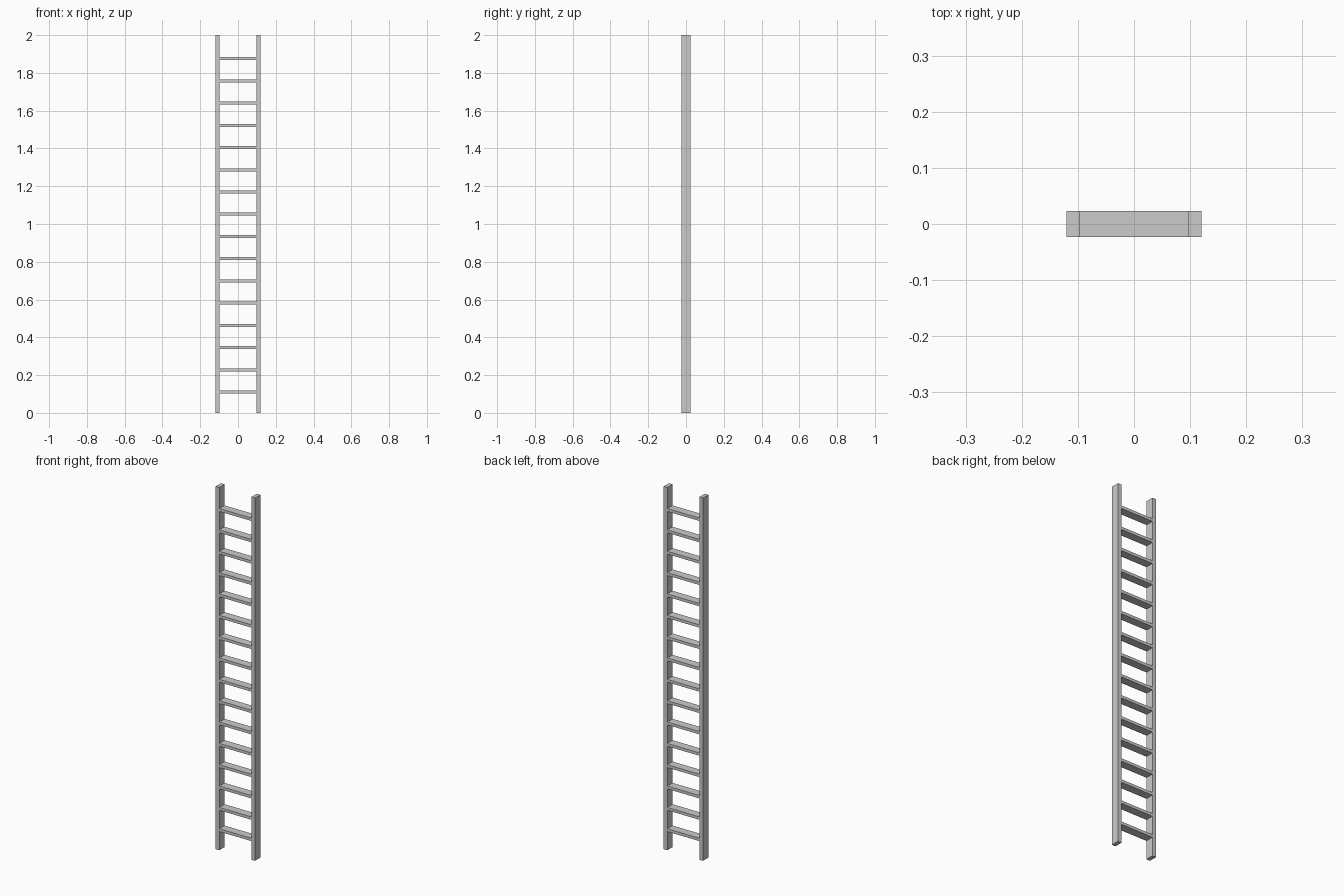
import bpy

if "Cube" in bpy.data.objects:
    bpy.data.objects.remove(bpy.data.objects["Cube"])

HEIGHT = 2.0
HALF_WIDTH = 0.12      # outer half width of the ladder
RAIL = 0.0225          # rail thickness in x
DEPTH = 0.0455         # depth of rails and rungs in y
RUNG_COUNT = 16
RUNG_HEIGHT = 0.016


def box(name, size, centre):
    bpy.ops.mesh.primitive_cube_add(size=1, location=centre)
    obj = bpy.context.object
    obj.name = name
    obj.scale = size
    bpy.ops.object.transform_apply(location=False, rotation=False, scale=True)
    return obj


# Two upright rails
for side, label in ((-1, "left"), (1, "right")):
    box(label + "_rail", (RAIL, DEPTH, HEIGHT),
        (side * (HALF_WIDTH - RAIL / 2), 0, HEIGHT / 2))

# Evenly spaced flat rungs, upper faces dividing the height equally
spacing = HEIGHT / (RUNG_COUNT + 1)
inner_width = 2 * (HALF_WIDTH - RAIL)
for i in range(1, RUNG_COUNT + 1):
    box(f"rung_{i:02d}", (inner_width, DEPTH, RUNG_HEIGHT),
        (0, 0, i * spacing - RUNG_HEIGHT / 2 + 0.001))
